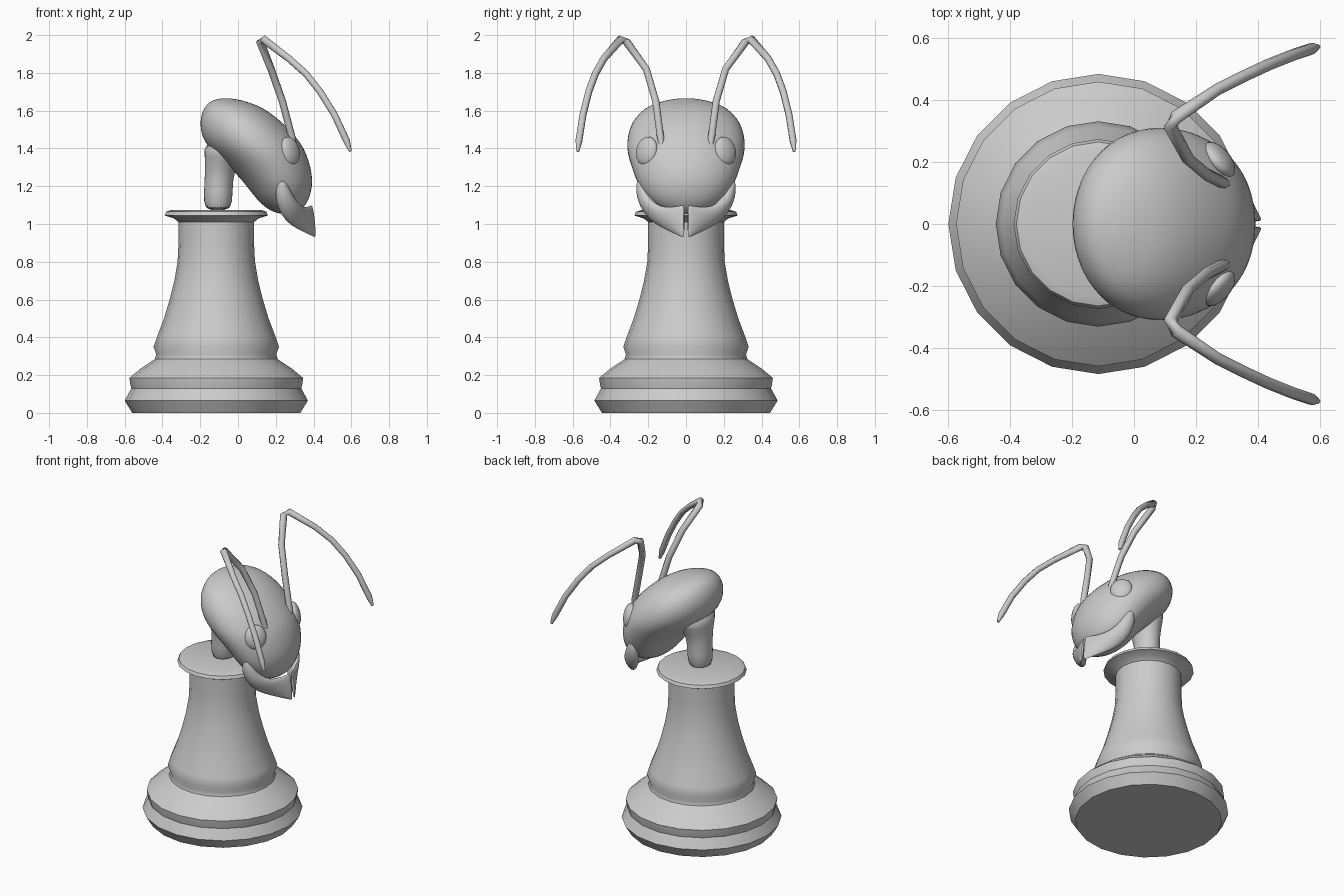
import bpy, bmesh, math
from mathutils import Vector, Matrix

if "Cube" in bpy.data.objects:
    bpy.data.objects.remove(bpy.data.objects["Cube"])


def loft(name, rings, mirror=False, subsurf=0, angle=40):
    """Skin a list of equal-length vertex rings and cap both ends."""
    bm = bmesh.new()
    loops = [[bm.verts.new(p) for p in ring] for ring in rings]
    n = len(loops[0])
    for a, b in zip(loops, loops[1:]):
        for i in range(n):
            j = (i + 1) % n
            bm.faces.new((a[i], a[j], b[j], b[i]))
    bm.faces.new(loops[0][::-1])
    bm.faces.new(loops[-1])
    return finish(name, bm, mirror, subsurf, angle)


def finish(name, bm, mirror=False, subsurf=0, angle=40):
    bmesh.ops.recalc_face_normals(bm, faces=bm.faces)
    mesh = bpy.data.meshes.new(name)
    bm.to_mesh(mesh)
    bm.free()
    ob = bpy.data.objects.new(name, mesh)
    bpy.context.collection.objects.link(ob)
    bpy.ops.object.select_all(action='DESELECT')
    ob.select_set(True)
    bpy.context.view_layer.objects.active = ob
    bpy.ops.object.shade_smooth_by_angle(angle=math.radians(angle))
    if mirror:
        m = ob.modifiers.new("mirror", 'MIRROR')
        m.use_axis = (False, True, False)
        m.use_mirror_merge = False
    if subsurf:
        s = ob.modifiers.new("smooth", 'SUBSURF')
        s.levels = s.render_levels = subsurf
    return ob


def oval(cx, z, rx, ry, n):
    """Horizontal ellipse on the centre plane."""
    return [Vector((cx + rx * math.cos(2 * math.pi * i / n),
                    ry * math.sin(2 * math.pi * i / n), z)) for i in range(n)]


# Turned pedestal: radius, height
profile = [(.445, 0), (.485, .065), (.45, .13), (.455, .15), (.46, .185),
           (.40, .235), (.325, .285), (.318, .31), (.332, .35), (.315, .40),
           (.277, .50), (.247, .60), (.222, .70), (.205, .80), (.2, .9),
           (.2, 1.01), (.225, 1.03), (.274, 1.045), (.265, 1.065), (.235, 1.075)]
loft("pedestal", [oval(-.115, z, r, r, 20) for r, z in profile])

# Neck rising out of the pedestal into the back of the head
neck = [(-.185, -.028, 1.06, .085), (-.18, -.03, 1.18, .08),
        (-.175, -.02, 1.28, .09), (-.176, .02, 1.36, .13), (-.185, .05, 1.44, .17)]
loft("neck", [oval((a + b) / 2, z, (b - a) / 2, w, 24) for a, b, z, w in neck], subsurf=1)

# Head: horizontal slices as back x, front x, height, half width
head = [(.23, .28, 1.054, .03), (.185, .325, 1.062, .10), (.125, .362, 1.10, .175),
        (.075, .388, 1.16, .23), (.022, .398, 1.23, .265), (-.045, .387, 1.30, .29),
        (-.12, .365, 1.37, .312), (-.18, .335, 1.43, .317), (-.202, .275, 1.50, .305),
        (-.202, .212, 1.56, .275), (-.182, .135, 1.615, .22), (-.155, .06, 1.645, .15),
        (-.115, -.01, 1.662, .07), (-.08, -.05, 1.665, .02)]
loft("head", [oval((a + b) / 2, z, (b - a) / 2, w, 24) for a, b, z, w in head],
     subsurf=1, angle=180)

# Flattened oval eyes
bm = bmesh.new()
bmesh.ops.create_uvsphere(bm, u_segments=24, v_segments=14, radius=1)
bm.transform(Matrix.Translation((.275, .208, 1.385)) @ Matrix.Rotation(math.radians(40), 4, 'Z')
             @ Matrix.Rotation(math.radians(-12), 4, 'Y') @ Matrix.Diagonal((.034, .068, .078, 1)))
finish("eyes", bm, mirror=True, angle=180)

# Elbowed antennae: path point and radius
path = [((.305, .125, 1.385), .012), ((.285, .135, 1.46), .02), ((.235, .16, 1.65), .02),
        ((.175, .21, 1.82), .02), ((.118, .315, 1.965), .022), ((.135, .345, 1.978), .022),
        ((.27, .435, 1.875), .019), ((.36, .48, 1.795), .019), ((.435, .515, 1.70), .019),
        ((.51, .545, 1.58), .019), ((.575, .567, 1.44), .019), ((.595, .573, 1.385), .008)]
pts = [Vector(p) for p, _ in path]
rings = []
for i, (p, (_, r)) in enumerate(zip(pts, path)):
    t = (pts[min(i + 1, len(pts) - 1)] - pts[max(i - 1, 0)]).normalized()
    side = Vector((-.47, .88, 0))
    side = (side - t * side.dot(t)).normalized()
    up = t.cross(side)
    rings.append([p + r * (math.cos(k * math.pi / 4) * side + math.sin(k * math.pi / 4) * up)
                  for k in range(8)])
loft("antennae", rings, mirror=True, angle=60)

# Curved mandibles: upper edge, lower edge, half thickness
blade = [((.235, .25, 1.245), (.212, .25, 1.22), .012),
         ((.265, .235, 1.21), (.193, .237, 1.16), .034),
         ((.295, .215, 1.145), (.208, .215, 1.085), .04),
         ((.325, .17, 1.105), (.25, .175, 1.01), .036),
         ((.35, .11, 1.09), (.315, .11, .97), .026),
         ((.375, .05, 1.095), (.38, .05, .94), .018),
         ((.388, .016, 1.105), (.408, .016, .925), .010),
         ((.390, .009, 1.104), (.409, .009, .925), .009)]
mids = [(Vector(u) + Vector(l)) / 2 for u, l, _ in blade]
rings = []
for i, (u, l, w) in enumerate(blade):
    half = (Vector(u) - Vector(l)) / 2
    t = mids[min(i + 1, len(mids) - 1)] - mids[max(i - 1, 0)]
    out = half.cross(t).normalized()
    rings.append([mids[i] + math.cos(k * math.pi / 6) * half + w * math.sin(k * math.pi / 6) * out
                  for k in range(12)])
loft("mandibles", rings, mirror=True, subsurf=1)
